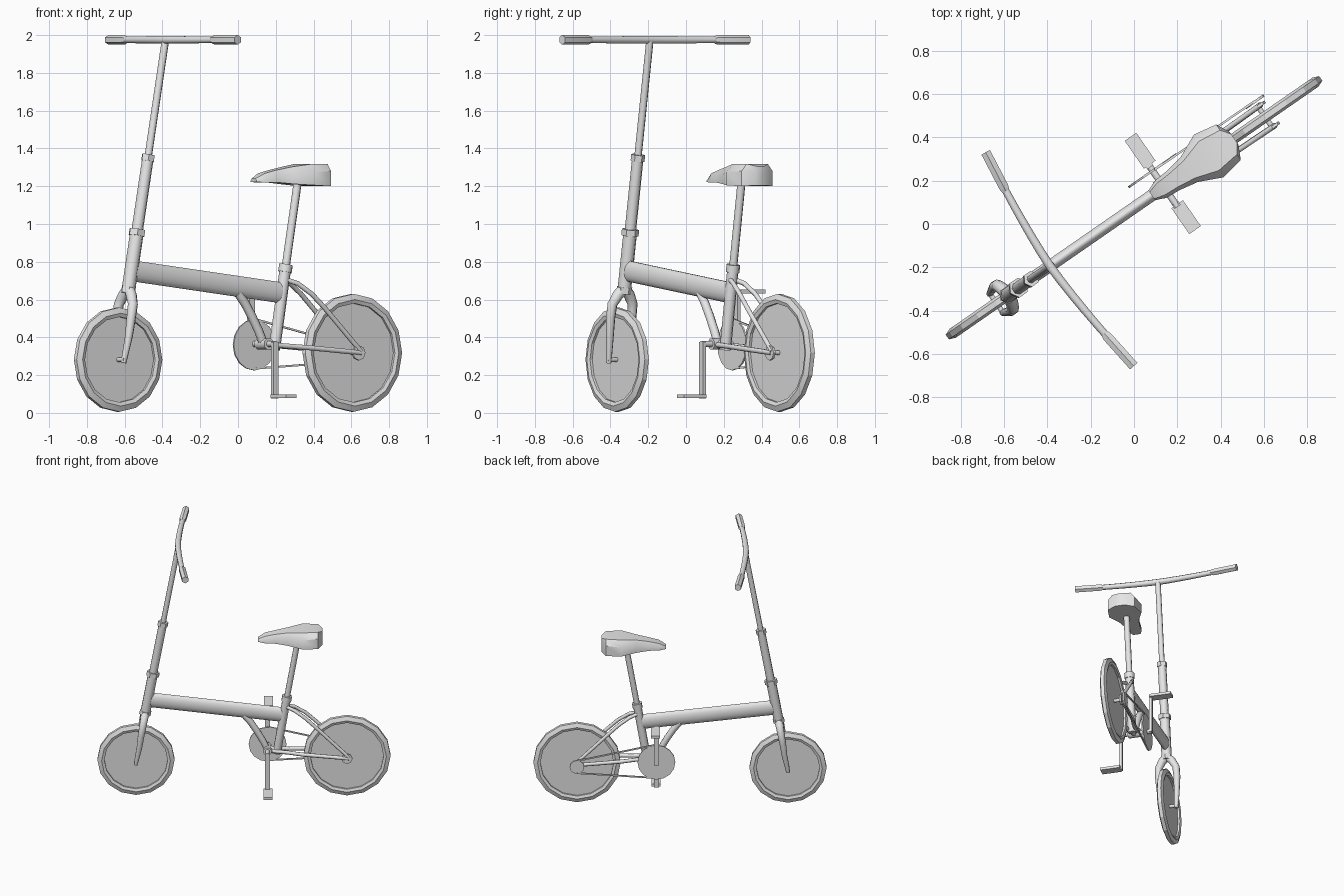
import bpy, bmesh, math
from mathutils import Vector, Matrix

cube = bpy.data.objects.get("Cube")
if cube:
    bpy.data.objects.remove(cube, do_unlink=True)

GREY = bpy.data.materials.new("plain_grey")
GREY.use_nodes = True
GREY.diffuse_color = (0.8, 0.8, 0.8, 1)
GREY.node_tree.nodes["Principled BSDF"].inputs["Base Color"].default_value = (0.8, 0.8, 0.8, 1)

# The bike is built with x pointing to its rear and y across, then turned as a whole
PLACE = Matrix.Translation((0, 0.075, 0)) @ Matrix.Rotation(math.radians(34.7), 4, 'Z')


def finish(name, bm, angle=50):
    bmesh.ops.remove_doubles(bm, verts=bm.verts, dist=0.0001)
    bmesh.ops.recalc_face_normals(bm, faces=bm.faces)
    mesh = bpy.data.meshes.new(name)
    bm.to_mesh(mesh)
    bm.free()
    mesh.materials.append(GREY)
    mesh.shade_smooth()
    mesh.set_sharp_from_angle(angle=math.radians(angle))
    obj = bpy.data.objects.new(name, mesh)
    bpy.context.collection.objects.link(obj)
    obj.matrix_world = PLACE
    return obj


def bridge(bm, rings, cap=True):
    for a, b in zip(rings, rings[1:]):
        n = len(a)
        for i in range(n):
            j = (i + 1) % n
            bm.faces.new((a[i], a[j], b[j], b[i]))
    if cap:
        bm.faces.new(rings[0])
        bm.faces.new(rings[-1])


def tube(name, pts, radii, sides=8, squash=1.0, angle=50):
    """Sweep a round or flattened section along a path."""
    pts = [Vector(p) for p in pts]
    if not isinstance(radii, (list, tuple)):
        radii = [radii] * len(pts)
    whole = (pts[-1] - pts[0]).normalized()
    ref = Vector((1, 0, 0)) if abs(whole.y) > 0.8 else Vector((0, 1, 0))
    bm = bmesh.new()
    rings = []
    for k, p in enumerate(pts):
        t = (pts[min(k + 1, len(pts) - 1)] - pts[max(k - 1, 0)]).normalized()
        side = (ref - t * ref.dot(t)).normalized()
        up = t.cross(side)
        ring = []
        for i in range(sides):
            a = 2 * math.pi * (i + 0.5) / sides
            ring.append(bm.verts.new(p + radii[k] * (side * squash * math.cos(a) + up * math.sin(a))))
        rings.append(ring)
    bridge(bm, rings)
    return finish(name, bm, angle)


def lathe(name, centre, profile, segs=16, angle=15):
    """Turn a (radius, offset) profile about the sideways axis."""
    bm = bmesh.new()
    c = Vector(centre)
    rings = []
    for r, off in profile:
        rings.append([bm.verts.new(c + Vector((r * math.sin(2 * math.pi * i / segs), off,
                                               r * math.cos(2 * math.pi * i / segs))))
                      for i in range(segs)])
    bridge(bm, rings, cap=False)
    return finish(name, bm, angle)


def disc(name, centre, r, half, segs=16):
    return lathe(name, centre, [(0, -half), (r, -half), (r, half), (0, half)], segs)


def box(name, centre, size):
    bm = bmesh.new()
    bmesh.ops.create_cube(bm, size=1, matrix=Matrix.Translation(centre) @ Matrix.Diagonal((*size, 1)))
    return finish(name, bm)


SIDES = (("right", -1), ("left", 1))
FRONT = Vector((-0.772, 0, 0.282))
REAR = Vector((0.736, 0, 0.318))
CRANK = Vector((0.168, 0, 0.365))


# Wheels: faceted tyre with a thin solid web
def wheel(name, centre, r):
    inner = r - 0.05
    tyre = [(inner, 0.018), (r - 0.03, 0.025), (r, 0.013), (r, -0.013),
            (r - 0.03, -0.025), (inner, -0.018), (inner, 0.018)]
    lathe(name + "_tyre", centre, tyre)
    disc(name + "_web", centre, inner + 0.002, 0.004)
    reach = Vector((0, 0.065, 0))
    tube(name + "_axle", [centre - reach, centre + reach], 0.013)


wheel("front_wheel", FRONT, 0.276)
wheel("rear_wheel", REAR, 0.312)


# Steering column, narrowing towards the bar
def column(z):
    return Vector((-0.468 - (1.97 - z) * 0.18, 0, z))


tube("head_tube", [column(0.65), column(0.95)], 0.037)
tube("column_middle", [column(0.93), column(1.35)], 0.031)
tube("column_top", [column(1.33), column(1.97)], 0.02)
for label, z, r in (("headset", 0.65, 0.041), ("lower", 0.955, 0.046), ("upper", 1.35, 0.037)):
    tube(label + "_collar", [column(z - 0.017), column(z + 0.017)], r, sides=6, angle=30)

# Bowed handlebar and grips
def bar(v):
    return Vector((-0.472 + 0.055 * (abs(v) / 0.6) ** 1.5, v, 1.975))


tube("handlebar", [bar(i * 0.084) for i in range(-7, 8)],
     [0.017 + 0.005 * (1 - abs(i) / 7) for i in range(-7, 8)])
for label, s in SIDES:
    tube(label + "_grip", [bar(s * 0.4), bar(s * 0.42), bar(s * 0.6)], [0.02, 0.026, 0.026],
         sides=6, angle=30)

# Fork blades
for label, s in SIDES:
    tube(label + "_fork_blade",
         [(-0.705, 0, 0.66), (-0.712, s * 0.036, 0.625), (-0.722, s * 0.065, 0.575),
          (-0.735, s * 0.068, 0.50), (-0.748, s * 0.064, 0.40), (-0.774, s * 0.053, 0.265)],
         [0.03, 0.03, 0.027, 0.025, 0.021, 0.015])

# Main beam, taller than wide
tube("main_beam", [(-0.68, 0, 0.752), (0.27, 0, 0.637)], 0.056, sides=16, squash=0.5)

# Seat tube, clamp and post
tube("seat_tube", [(0.234, 0, 0.335), (0.308, 0, 0.78)], 0.031)
tube("seat_clamp", [(0.302, 0, 0.745), (0.309, 0, 0.785)], 0.037)
tube("seat_post", [(0.305, 0, 0.76), (0.386, 0, 1.23)], 0.022)

# Saddle: sections of (position, half width, underside, shoulder, top)
bm = bmesh.new()
rings = []
for u, w, low, mid, top in ((0.10, 0.027, 1.222, 1.23, 1.24), (0.15, 0.048, 1.22, 1.24, 1.268),
                            (0.22, 0.053, 1.22, 1.25, 1.285), (0.31, 0.07, 1.212, 1.262, 1.302),
                            (0.42, 0.12, 1.205, 1.275, 1.318), (0.53, 0.10, 1.20, 1.28, 1.318),
                            (0.562, 0.035, 1.205, 1.28, 1.305)):
    half = [(w, low), (w, mid), (w * 0.68, top)]
    section = half + [(-y, z) for y, z in reversed(half)]
    rings.append([bm.verts.new((u, y, z)) for y, z in section])
bridge(bm, rings)
finish("saddle", bm, 35)

# Curved brace below the beam
tube("down_brace", [(0.0, 0, 0.635), (0.045, 0, 0.58), (0.09, 0, 0.51), (0.135, 0, 0.43),
                    (0.165, 0, 0.365)], 0.024)
tube("bracket_bridge", [CRANK, (0.24, 0, 0.355)], 0.026)

# Rear stays and dropouts
for label, s in SIDES:
    tube(label + "_seat_stay",
         [(0.30, s * 0.015, 0.705), (0.36, s * 0.035, 0.685), (0.44, s * 0.05, 0.63),
          (0.52, s * 0.056, 0.555), (0.752, s * 0.058, 0.325)], 0.013)
    tube(label + "_chain_stay",
         [(0.20, s * 0.025, 0.36), (0.32, s * 0.035, 0.352), (0.42, s * 0.052, 0.345),
          (0.75, s * 0.058, 0.318)], 0.014)
    disc(label + "_dropout", REAR + Vector((0, s * 0.058, 0)), 0.04, 0.007, 8)

# Crank set with chain
tube("crank_axle", [CRANK + Vector((0, -0.11, 0)), CRANK + Vector((0, 0.125, 0))], 0.017)
tube("bracket_shell", [CRANK + Vector((0, -0.045, 0)), CRANK + Vector((0, 0.045, 0))], 0.032)
disc("chainring", CRANK + Vector((0, 0.092, -0.005)), 0.135, 0.005)
disc("rear_sprocket", REAR + Vector((0, 0.085, 0)), 0.052, 0.006, 12)
for label, s in (("lower", -1), ("upper", 1)):
    tube(label + "_chain", [CRANK + Vector((0.01, 0.09, s * 0.13)), REAR + Vector((0, 0.087, s * 0.048))],
         0.007, sides=4, angle=30)
for label, s, arm, out in (("right", -1, -0.10, -0.245), ("left", 1, 0.122, 0.278)):
    tip = CRANK.z + s * 0.277
    box(label + "_crank_arm", (CRANK.x, arm, (CRANK.z + tip) / 2), (0.034, 0.022, 0.30))
    box(label + "_pedal", (CRANK.x + 0.005, (arm + out) / 2, tip), (0.065, abs(out - arm), 0.02))
